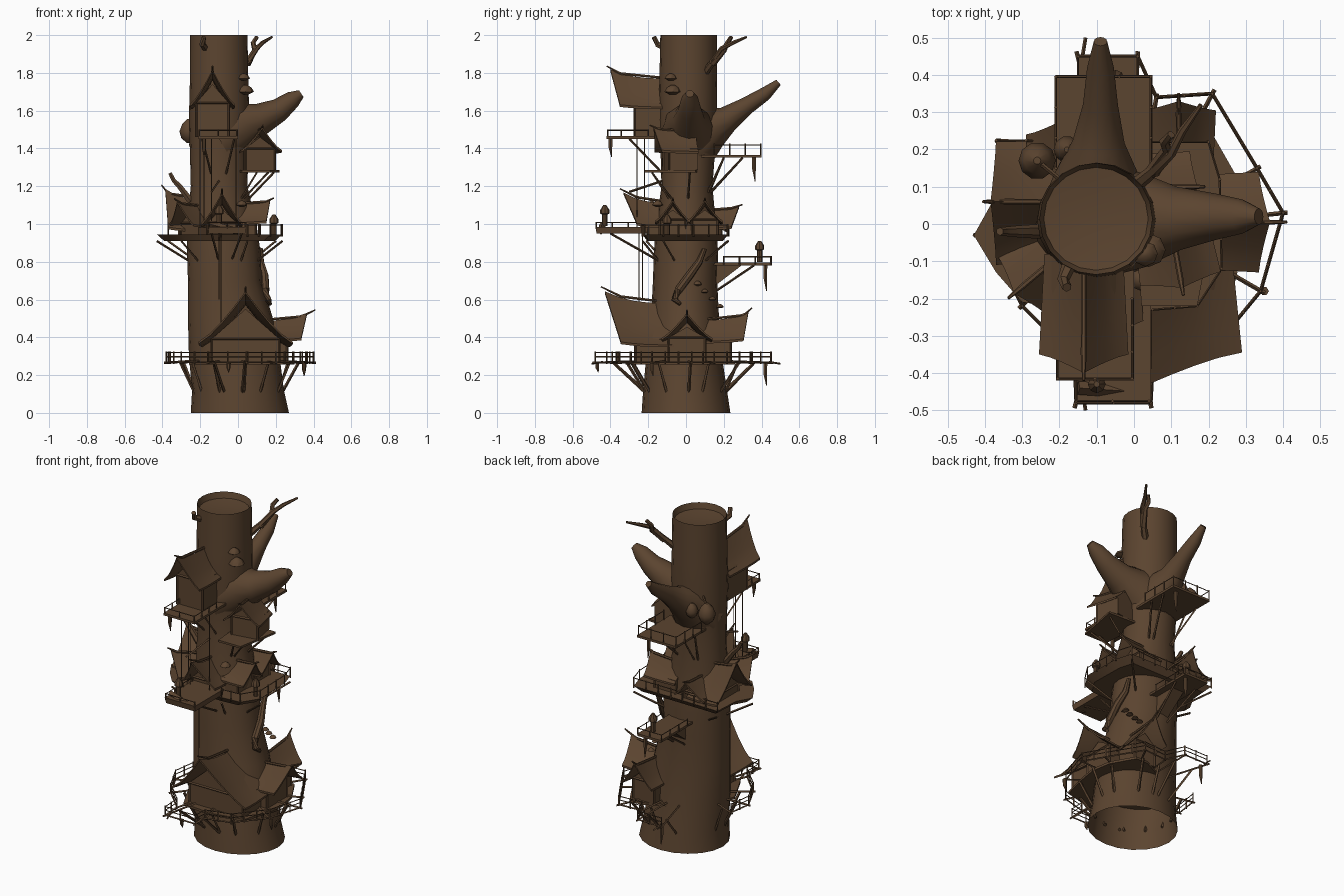
import bpy, bmesh, math
from mathutils import Vector as V

if "Cube" in bpy.data.objects:
    bpy.data.objects.remove(bpy.data.objects["Cube"])

bark = bpy.data.materials.new("brown wood")
bark.diffuse_color = (0.105, 0.058, 0.029, 1)
bark.use_nodes = True
bark.node_tree.nodes["Principled BSDF"].inputs["Base Color"].default_value = bark.diffuse_color
parts = {}


def part(name):
    return parts.setdefault(name, bmesh.new())


def loft(name, rings, bottom=True):
    """Skin a list of point rings and cap the ends."""
    bm = part(name)
    vs = [[bm.verts.new(p) for p in r] for r in rings]
    n = len(vs[0])
    for a, b in zip(vs, vs[1:]):
        for i in range(n):
            j = (i + 1) % n
            bm.faces.new((a[i], a[j], b[j], b[i]))
    if bottom:
        bm.faces.new(vs[0][::-1])
    bm.faces.new(vs[-1])


def tube(name, pts, radii, n=8):
    pts = [V(p) for p in pts]
    rings = []
    for i, p in enumerate(pts):
        d = (pts[min(i + 1, len(pts) - 1)] - pts[max(i - 1, 0)]).normalized()
        q = d.to_track_quat('Z', 'Y')
        rings.append([p + q @ V((math.cos(t), math.sin(t), 0)) * radii[i]
                      for t in (2 * math.pi * k / n for k in range(n))])
    loft(name, rings)


def beam(name, a, b, r=0.006):
    tube(name, [a, b], [r, r], 4)


# ---- trunk profile: z, centre x, centre y, radius x, radius y
PROFILE = [(0, .01, 0, .26, .235), (.12, 0, -.005, .243, .222), (.3, -.02, -.01, .24, .2),
           (.5, -.04, -.005, .225, .18), (.7, -.07, -.005, .195, .17), (.85, -.075, 0, .195, .17),
           (.98, -.085, .0, .185, .16), (1.2, -.1, .005, .15, .135), (1.4, -.1, .01, .155, .145),
           (1.55, -.1, .01, .16, .155), (1.75, -.1, .012, .155, .153), (2, -.102, .014, .152, .15)]


def at(z):
    for a, b in zip(PROFILE, PROFILE[1:]):
        if z <= b[0]:
            t = (z - a[0]) / (b[0] - a[0])
            return [a[k] + (b[k] - a[k]) * t for k in range(5)]
    return PROFILE[-1]


def on_trunk(x, y, z):
    """Point on the bark at height z, below the given deck point."""
    _, cx, cy, rx, ry = at(z)
    a = math.atan2(y - cy, x - cx)
    return (cx + rx * .96 * math.cos(a), cy + ry * .96 * math.sin(a), z)


# open at the foot, hollowed at the top
HOLLOW = [(1.965, -.102, .014, .14, .138), (1.955, -.102, .014, .07, .07)]
loft("trunk", [[(cx + rx * math.cos(t), cy + ry * math.sin(t), z)
                for t in (2 * math.pi * k / 20 for k in range(20))]
               for z, cx, cy, rx, ry in PROFILE + HOLLOW], bottom=False)

# ---- big branches and twigs
tube("right_branch", [(-.1, .01, 1.45), (.03, .01, 1.53), (.12, .015, 1.555), (.22, .02, 1.605),
                      (.29, .02, 1.66), (.335, .02, 1.69)], [.16, .125, .085, .062, .046, .022], 12)
tube("back_branch", [(-.1, .02, 1.42), (-.1, .13, 1.51), (-.095, .22, 1.555), (-.09, .32, 1.625),
                     (-.09, .42, 1.69), (-.09, .49, 1.75)], [.16, .115, .07, .047, .036, .018], 12)
for pts in ([(0, .1, 1.8), (.06, .15, 1.87), (.1, .19, 1.93), (.13, .25, 1.96), (.18, .32, 1.99)],
            [(.05, .14, 1.85), (.09, .2, 1.92), (.08, .22, 1.96), (.1, .24, 1.99)],
            [(-.17, -.1, 1.93), (-.19, -.15, 1.95), (-.18, -.17, 1.99)],
            [(-.25, -.02, 1.12), (-.31, -.02, 1.2), (-.34, -.02, 1.23), (-.36, -.02, 1.27)]):
    tube("twigs", pts, [.02, .016, .013, .011, .006][:len(pts)], 6)
tube("root_hook", [(.12, .1, .87), (.12, .07, .8), (.14, .02, .73), (.145, -.04, .65), (.16, -.06, .6),
                   (.17, -.03, .575)], [.012, .018, .022, .022, .018, .01], 8)


def roof(name, base, ang, start, eave_len, tip_len, half, ridge, eave, lift, wall_z, horn=.02):
    """Sagging gable roof pointing outward at an angle, with the house below."""
    bm = part(name + "_roof")
    c, s = math.cos(math.radians(ang)), math.sin(math.radians(ang))

    def pt(u, v, z):
        return V((base[0] + u * c - v * s, base[1] + u * s + v * c, z))
    nu, nv = 5, 8
    grids = []
    for off in (0, -.012):
        g = []
        for i in range(nu + 1):
            t = i / nu
            row = []
            for j in range(nv + 1):
                v = 2 * j / nv - 1
                k = 1 - abs(v)
                end = eave_len + (tip_len - eave_len) * k ** 1.3
                z = eave + (ridge - eave) * k ** 1.35 + lift * t ** 3 * (k * .8 + .2 * (1 - k))
                row.append(bm.verts.new(pt(start + (end - start) * t, v * half * (.88 + .12 * t), z + off)))
            g.append(row)
        grids.append(g)
    for g in grids:
        for i in range(nu):
            for j in range(nv):
                bm.faces.new((g[i][j], g[i + 1][j], g[i + 1][j + 1], g[i][j + 1]))
    a, b = grids
    for i in range(nu):
        for j in (0, nv):
            bm.faces.new((a[i][j], a[i + 1][j], b[i + 1][j], b[i][j]))
    for j in range(nv):
        for i in (0, nu):
            bm.faces.new((a[i][j], a[i][j + 1], b[i][j + 1], b[i][j]))
    # walls with corner posts and a lintel
    w, e, L = half * .72, eave + (ridge - eave) * .14, eave_len * .78
    sec = [(-w, wall_z), (w, wall_z), (w, e), (0, ridge - .03), (-w, e)]
    loft(name + "_walls", [[pt(u, v, z) for v, z in sec] for u in (start, L)])
    for v in (-w, w):
        beam(name + "_frame", pt(L, v, wall_z), pt(L, v, e))
    beam(name + "_frame", pt(L, -w, e), pt(L, w, e))
    # ridge beam with a horn at the tip
    tube(name + "_ridge", [pt(start, 0, ridge), pt(eave_len, 0, ridge + lift * .45),
                           pt(tip_len + horn, 0, ridge + lift * 1.1)], [.007, .008, .004], 6)


def rail(name, pts, z, h=.055):
    for (x0, y0), (x1, y1) in zip(pts, pts[1:]):
        n = max(1, round(math.hypot(x1 - x0, y1 - y0) / .08))
        beam(name, (x0, y0, z + h * .9), (x1, y1, z + h * .9), .003)
        for k in range(n + 1):
            x, y = x0 + (x1 - x0) * k / n, y0 + (y1 - y0) * k / n
            beam(name, (x, y, z - .01), (x, y, z + h), .0045)


def deck(name, pts, z, t=.014, taper=1, struts=(), drop=.17):
    cx, cy = sum(p[0] for p in pts) / len(pts), sum(p[1] for p in pts) / len(pts)
    loft(name, [[(cx + (x - cx) * k, cy + (y - cy) * k, zz) for x, y in pts]
                for k, zz in ((taper, z - t), (1, z))])
    for x, y in struts:
        beam(name + "_struts", (x, y, z - t), on_trunk(x, y, z - drop), .006)


def rect(x0, x1, y0, y1):
    return [(x0, y0), (x1, y0), (x1, y1), (x0, y1)]


# ---- lower ring walk: narrow beams carrying a railing
ring = [(-.15, .45), (.01, .45), (.06, .34), (.21, .35), (.33, .15), (.4, .03), (.34, -.18), (.2, -.35),
        (.05, -.39), (.045, -.48), (-.155, -.48), (-.16, -.36), (-.3, -.22), (-.38, -.06), (-.36, .08)]
rail("lower_rail", ring, .27)
rail("lower_rail_middle_bar", ring, .27, .03)
for (x0, y0), (x1, y1) in zip(ring, ring[1:]):
    beam("lower_edge_beam", (x0, y0, .268), (x1, y1, .268), .005)
for x, y in ring:
    beam("lower_struts", (x * 1.03, y * 1.03, .265), on_trunk(x, y, .275), .006)
    beam("lower_struts", (x * .8, y * .8, .265), on_trunk(x, y, .11), .008)
deck("lower_deck", [(.12, .26), (.2, .26), (.28, .12), (.3, 0), (.28, -.12), (.24, -.28), (.04, -.32),
                    (-.16, -.3), (-.26, -.1), (-.2, .1), (0, .2)], .27)
# lower houses
roof("lower_front", (.04, 0), -90, .05, .345, .43, .25, .58, .36, .08, .27)
roof("lower_right", (0, .005), 0, .05, .335, .365, .135, .485, .385, .055, .27, .045)
roof("lower_back", (.12, 0), 90, .05, .305, .33, .1, .49, .38, .06, .27)

# ---- middle platform
mid = [(-.43, -.03), (-.37, -.13), (-.3, -.21), (-.16, -.23), (.05, -.23), (.17, -.22), (.235, -.12),
       (.23, .12), (.2, .22), (-.05, .22), (-.37, .225), (-.38, .06)]
deck("middle_deck", mid, .945, .035, .88, mid[::2], .14)
rail("middle_rail", mid[4:11], .945, .055)
deck("middle_front_deck", rect(-.16, .045, -.48, -.2), .985, .035, .95, [(-.14, -.4), (.02, -.4)], .17)
rail("middle_front_rail", [(-.155, -.22), (-.155, -.475), (.04, -.475)], .985, .025)
beam("leaning_plank", (-.15, -.44, 1.0), (0, -.45, .96), .018)
# middle houses
roof("middle_left", (-.1, .06), 180, .05, .27, .285, .17, 1.13, .97, .07, .94)
roof("middle_front", (-.085, 0), -90, .05, .26, .33, .11, 1.11, .99, .07, .94)
roof("middle_left_front", (-.1, 0), -140, .05, .26, .29, .1, 1.09, .99, .04, .94)
roof("middle_back", (-.19, 0), 90, .05, .24, .28, .1, 1.07, .98, .03, .94)
for k, y in enumerate((-.07, .1)):
    roof("middle_right_%d" % k, (-.1, y), 0, .05, .25, .27, .095, 1.105, 1.01, .03, .94)

# ---- back platforms
deck("back_low_deck", rect(-.15, .01, .14, .455), .795, .014, 1, [(-.14, .36), (0, .36)], .15)
rail("back_low_rail", [(-.15, .2), (-.15, .45), (.01, .45), (.01, .2)], .795, .035)
loft("back_low_bracket", [[(x, .15, .785), (x, .3, .785), (x, .15, .67)] for x in (-.11, -.03)])
deck("back_high_deck", rect(-.21, .05, .08, .4), 1.365, .014, 1,
     [(-.2, .3), (.04, .3), (-.2, .2), (.04, .2)], .2)
rail("back_high_rail", [(-.21, .15), (-.21, .395), (.045, .395), (.045, .15)], 1.365, .06)

# ---- upper front house and deck
deck("upper_front_deck", rect(-.21, 0, -.42, -.08), 1.465, .014, 1, [(-.19, -.3), (-.02, -.3)], .2)
rail("upper_front_rail", [(-.205, -.2), (-.205, -.415), (-.005, -.415), (-.005, -.2)], 1.465, .035)
roof("upper_front", (-.135, 0), -90, .08, .35, .4, .12, 1.77, 1.62, .06, 1.46)

# ---- upper right house and deck
side = [(.02, -.22), (.17, -.22), (.22, .05), (0, .06)]
deck("upper_right_deck", side, 1.285, .012, 1, [(.16, -.18), (.19, .02), (.1, -.18)], .15)
roof("upper_right", (.09, .05), -80, 0, .2, .225, .11, 1.49, 1.385, .03, 1.285)

# ---- ropes hanging at the front
for x, y, z0, z1 in ((-.2, -.26, .98, 1.46), (-.14, -.26, .98, 1.46), (-.01, -.26, .98, 1.46),
                     (-.18, -.22, .98, 1.46), (-.09, -.25, .33, .95), (-.1, -.23, .6, .95)):
    beam("ropes", (x, y, z0), (x, y, z1), .0025)
beam("signal_pole", (-.1, -.12, 1.23), (-.14, -.3, 1.17), .006)

# ---- hanging spikes, finials, posts
for x, y, z, h in ((-.13, .42, .265, .12), (-.02, .42, .785, .14), (.0, .36, 1.355, .13),
                   (-.18, -.4, 1.455, .1), (.35, -.18, .265, .07), (-.05, -.47, .265, .05)):
    tube("hanging_spikes", [(x, y, z), (x, y, z - h * .5), (x, y + .006, z - h)], [.012, .011, .002], 6)
for x, y, z in ((-.05, .39, .8), (-.1, -.43, .99), (.19, -.1, .94)):
    tube("lantern_posts", [(x, y, z), (x, y, z + .06), (x, y, z + .065), (x, y, z + .085), (x, y, z + .11)],
         [.014, .014, .024, .024, .008], 8)
for s in (1, -1):
    beam("crossed_poles", (-.13, s * .5, .26), (-.14, s * .44, .27), .005)

# ---- round pods on the left, fungus caps on the bark
for x, y, z, r in ((-.26, .17, 1.49, .05), (-.18, .2, 1.5, .036)):
    tube("hanging_pods", [(x, y, z - r * 1.2), (x, y, z - r * .7), (x, y, z), (x, y, z + r * .8), (x, y, z + r * 1.3)],
         [r * .25, r * .8, r, r * .7, r * .2], 10)
    beam("pod_cords", (x, y, z + r), (-.15, .08, z + .1), .006)
for x, y, z, r in ((.04, -.07, 1.7, .045), (.03, -.08, 1.77, .034), (.02, -.15, 1.1, .03),
                   (.11, .06, .68, .024), (.115, .1, .64, .02), (.11, .14, .6, .02), (.11, .18, .56, .02)):
    tube("bark_fungus", [(x, y, z - r * .3), (x, y, z), (x, y, z + r * .5), (x, y, z + r * .8)],
         [r * .4, r, r * .7, r * .2], 8)

# ---- turn the collected parts into objects
for name, bm in parts.items():
    bmesh.ops.recalc_face_normals(bm, faces=bm.faces)
    me = bpy.data.meshes.new(name)
    bm.to_mesh(me)
    bm.free()
    me.materials.append(bark)
    ob = bpy.data.objects.new(name, me)
    bpy.context.collection.objects.link(ob)
    ob.select_set(True)
    bpy.context.view_layer.objects.active = ob
bpy.ops.object.shade_smooth_by_angle(angle=math.radians(35))
